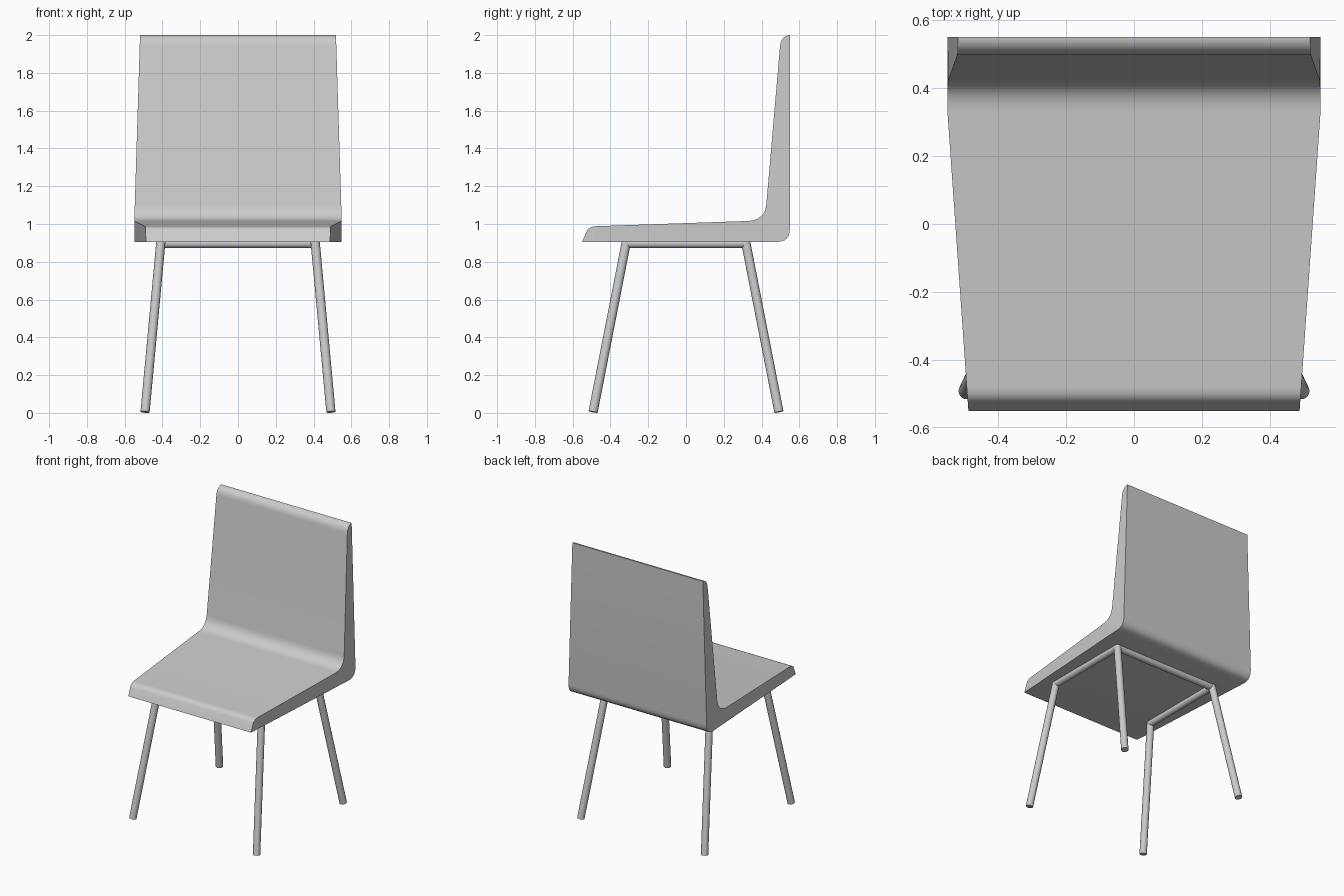
import bpy, bmesh, math
from mathutils import Vector

if "Cube" in bpy.data.objects:
    bpy.data.objects.remove(bpy.data.objects["Cube"])

grey = bpy.data.materials.new("light_grey")
grey.diffuse_color = (0.6, 0.6, 0.6, 1)
grey.use_nodes = True
grey.node_tree.nodes["Principled BSDF"].inputs["Base Color"].default_value = grey.diffuse_color


def arc(p0, corner, p1, n=6):
    """Rounded corner from p0 to p1 as (y, z) points."""
    a, c, b = Vector(p0), Vector(corner), Vector(p1)
    return [tuple(a * (1 - t) ** 2 + c * 2 * t * (1 - t) + b * t * t)
            for t in (i / n for i in range(n + 1))]


def half_width(y, z):
    """Shell narrows towards the front of the seat and the top of the back."""
    w = 0.549 if y > 0.33 else 0.549 - (0.33 - y) * 0.07
    return w - max(0, z - 1.02) * 0.031


def finish(obj, angle):
    obj.data.materials.append(grey)
    bpy.ops.object.select_all(action='DESELECT')
    obj.select_set(True)
    bpy.context.view_layer.objects.active = obj
    bpy.ops.object.shade_smooth_by_angle(angle=math.radians(angle))


# Seat and back shell: matching inner and outer side profiles, joined in strips
inner = (arc((-0.525, 0.962), (-0.513, 0.986), (-0.48, 0.988))
         + arc((0.33, 1.016), (0.415, 1.02), (0.425, 1.10))
         + arc((0.498, 1.945), (0.505, 1.993), (0.545, 2.0)))
outer = ([(-0.55 + 0.012 * i, 0.905) for i in range(7)]
         + arc((0.48, 0.905), (0.55, 0.905), (0.55, 0.975))
         + [(0.55, 1.93 + 0.07 * i / 6) for i in range(7)])
bm = bmesh.new()


def row(points, side):
    return [bm.verts.new((side * half_width(y, z), y, z)) for y, z in points]


inL, inR, outL, outR = row(inner, -1), row(inner, 1), row(outer, -1), row(outer, 1)
for a, b in ((inL, inR), (inR, outR), (outR, outL), (outL, inL)):
    for i in range(len(a) - 1):
        bm.faces.new((a[i], b[i], b[i + 1], a[i + 1]))
for i in (0, -1):
    bm.faces.new((inL[i], inR[i], outR[i], outL[i]))
bmesh.ops.recalc_face_normals(bm, faces=bm.faces)
mesh = bpy.data.meshes.new("seat_shell")
bm.to_mesh(mesh)
bm.free()
shell = bpy.data.objects.new("seat_shell", mesh)
bpy.context.collection.objects.link(shell)
finish(shell, 35)


# Tube frame
def tube(name, p, q, r=0.0245):
    p, q = Vector(p), Vector(q)
    bpy.ops.mesh.primitive_cylinder_add(vertices=20, radius=r, depth=(q - p).length,
                                        location=(p + q) / 2)
    obj = bpy.context.object
    obj.name = name
    obj.rotation_euler = (q - p).to_track_quat('Z', 'Y').to_euler()
    finish(obj, 40)


# Splayed legs and side bars
for sx, side in ((-1, "left"), (1, "right")):
    for sy, end in ((-1, "front"), (1, "rear")):
        tube(f"{end}_{side}_leg", (sx * 0.492, sy * 0.492, 0.005),
             (sx * 0.408, sy * 0.315, 0.91))
    tube(f"{side}_bar", (sx * 0.408, -0.315, 0.897), (sx * 0.408, 0.315, 0.897))

# Rear cross bar
tube("rear_bar", (-0.408, 0.315, 0.897), (0.408, 0.315, 0.897))
